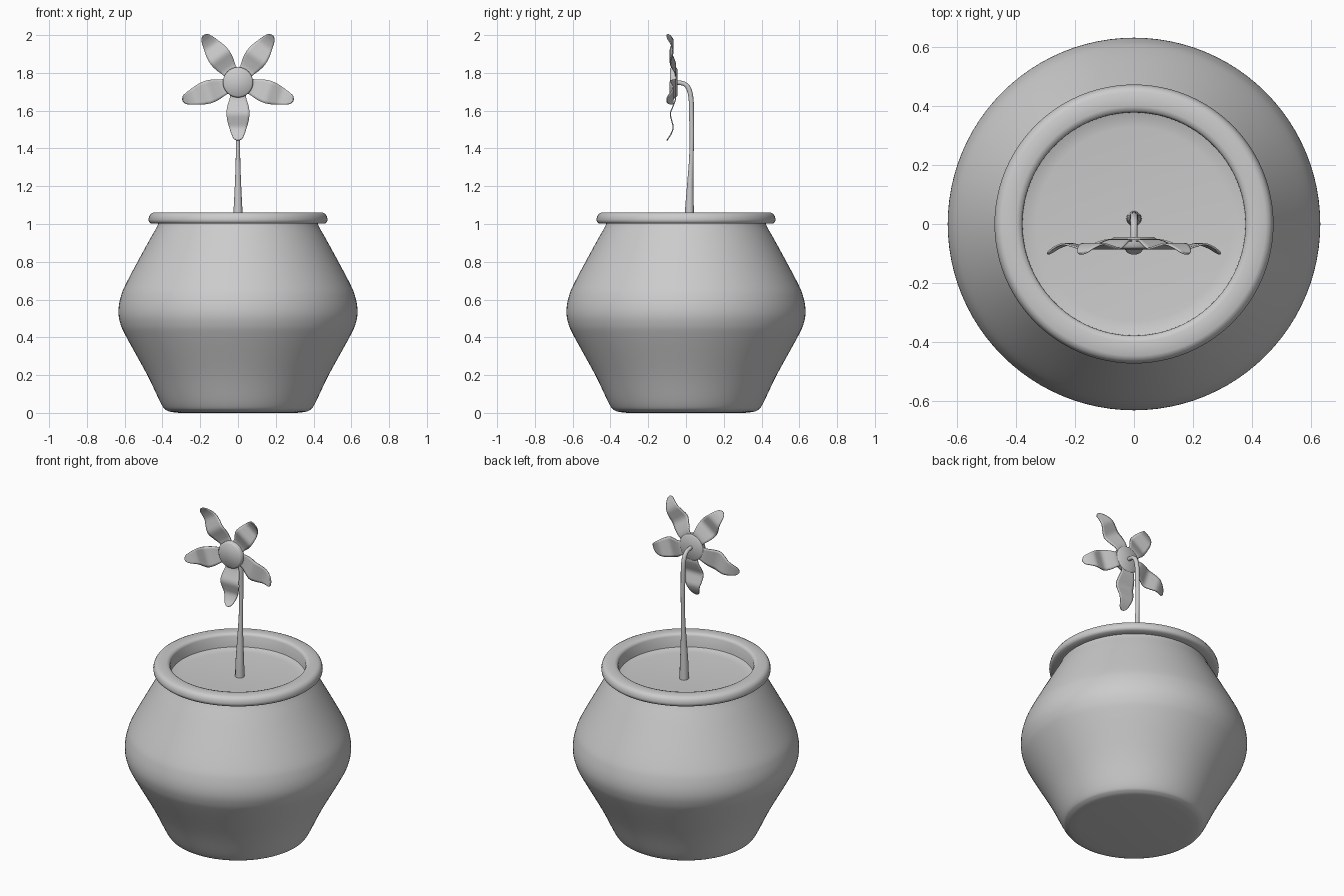
import bpy, bmesh, math
from mathutils import Matrix, Vector

if "Cube" in bpy.data.objects:
    bpy.data.objects.remove(bpy.data.objects["Cube"])


def spline(pts, t):
    """Catmull-Rom value at t in 0..1 along a list of tuples."""
    n = len(pts) - 1
    i = min(int(t * n), n - 1)
    u = t * n - i
    p = [Vector(pts[max(0, min(n, i + k))]) for k in (-1, 0, 1, 2)]
    return 0.5 * (2 * p[1] + (p[2] - p[0]) * u
                  + (2 * p[0] - 5 * p[1] + 4 * p[2] - p[3]) * u ** 2
                  + (3 * p[1] - p[0] - 3 * p[2] + p[3]) * u ** 3)


def finish(name, bm, angle=50):
    bmesh.ops.remove_doubles(bm, verts=bm.verts, dist=1e-5)
    bmesh.ops.recalc_face_normals(bm, faces=bm.faces)
    me = bpy.data.meshes.new(name)
    bm.to_mesh(me)
    bm.free()
    ob = bpy.data.objects.new(name, me)
    bpy.context.collection.objects.link(ob)
    bpy.ops.object.select_all(action='DESELECT')
    ob.select_set(True)
    bpy.context.view_layer.objects.active = ob
    bpy.ops.object.shade_smooth_by_angle(angle=math.radians(angle))
    return ob


def lathe(name, profile, steps=96, matrix=Matrix()):
    bm = bmesh.new()
    vs = [bm.verts.new((r, 0, z)) for r, z in profile]
    es = [bm.edges.new(e) for e in zip(vs, vs[1:])]
    bmesh.ops.spin(bm, geom=vs + es, cent=(0, 0, 0), axis=(0, 0, 1),
                   angle=math.tau, steps=steps)
    bmesh.ops.transform(bm, matrix=matrix, verts=bm.verts)
    return finish(name, bm)


# Pot: flat base, wide belly, rolled rim and a short inner wall
belly = [(0.34, 0.003), (0.375, 0.012), (0.405, 0.045), (0.48, 0.2),
         (0.59, 0.4), (0.622, 0.47), (0.633, 0.535), (0.622, 0.61),
         (0.59, 0.69), (0.48, 0.895), (0.432, 0.98), (0.42, 1.01)]
rim = [(0.42, 1.003), (0.462, 1.003), (0.472, 1.012), (0.474, 1.024),
       (0.47, 1.042), (0.462, 1.054), (0.448, 1.061), (0.40, 1.061),
       (0.386, 1.057), (0.379, 1.045), (0.378, 0.93)]
outer = [tuple(spline(belly, k / 55)) for k in range(56)]
lathe("pot", [(0, 0), (0.31, 0)] + outer + rim)

# Soil filling the pot just below the rim
lathe("soil", [(0, 0.968), (0.33, 0.968), (0.36, 0.972), (0.382, 0.98)])

# Stem: tapered tube that hooks forward at the top; (y, z, radius)
path = [(0.018, 0.95, 0.027), (0.018, 1.06, 0.024), (0.022, 1.2, 0.017),
        (0.028, 1.34, 0.012), (0.031, 1.47, 0.012), (0.029, 1.58, 0.013),
        (0.027, 1.66, 0.013), (0.015, 1.715, 0.013), (-0.01, 1.742, 0.012),
        (-0.055, 1.75, 0.012)]
curve = bpy.data.curves.new("stem", 'CURVE')
curve.dimensions = '3D'
curve.bevel_depth = 1.0
curve.bevel_resolution = 4
curve.use_fill_caps = True
sp = curve.splines.new('POLY')
sp.points.add(40)
for k, pt in enumerate(sp.points):
    y, z, r = spline(path, k / 40)
    pt.co = (0, y, z, 1)
    pt.radius = r
sp.use_smooth = True
stem = bpy.data.objects.new("stem", curve)
bpy.context.collection.objects.link(stem)

# Flower centre: bevelled disc facing the front
face_front = Matrix.Translation((0, 0, 1.75)) @ Matrix.Rotation(math.pi / 2, 4, 'X')
lathe("flower_centre", [(0, 0.045), (0.07, 0.045), (0.08, 0.053), (0.08, 0.076),
                        (0.072, 0.085), (0, 0.086)], 40, face_front)

# Petals: wavy, rounded blades; (distance from centre, forward offset, half width)
blade = [(0.05, 0.060, 0.038), (0.085, 0.055, 0.044), (0.125, 0.068, 0.056),
         (0.165, 0.083, 0.061), (0.205, 0.075, 0.056), (0.24, 0.068, 0.046),
         (0.275, 0.080, 0.034), (0.298, 0.095, 0.022), (0.308, 0.102, 0.005)]
ROWS, COLS = 28, 8
for i in range(5):
    bm = bmesh.new()
    grid = []
    for k in range(ROWS + 1):
        r, d, w = spline(blade, k / ROWS)
        grid.append([bm.verts.new((w * (2 * c / COLS - 1), -r, d))
                     for c in range(COLS + 1)])
    for a, b in zip(grid, grid[1:]):
        for c in range(COLS):
            bm.faces.new((a[c], a[c + 1], b[c + 1], b[c]))
    turn = face_front @ Matrix.Rotation(math.tau * i / 5, 4, 'Z')
    bmesh.ops.transform(bm, matrix=turn, verts=bm.verts)
    petal = finish(f"petal_{i + 1}", bm)
    solid = petal.modifiers.new("thickness", 'SOLIDIFY')
    solid.thickness = 0.006
    solid.offset = 0
